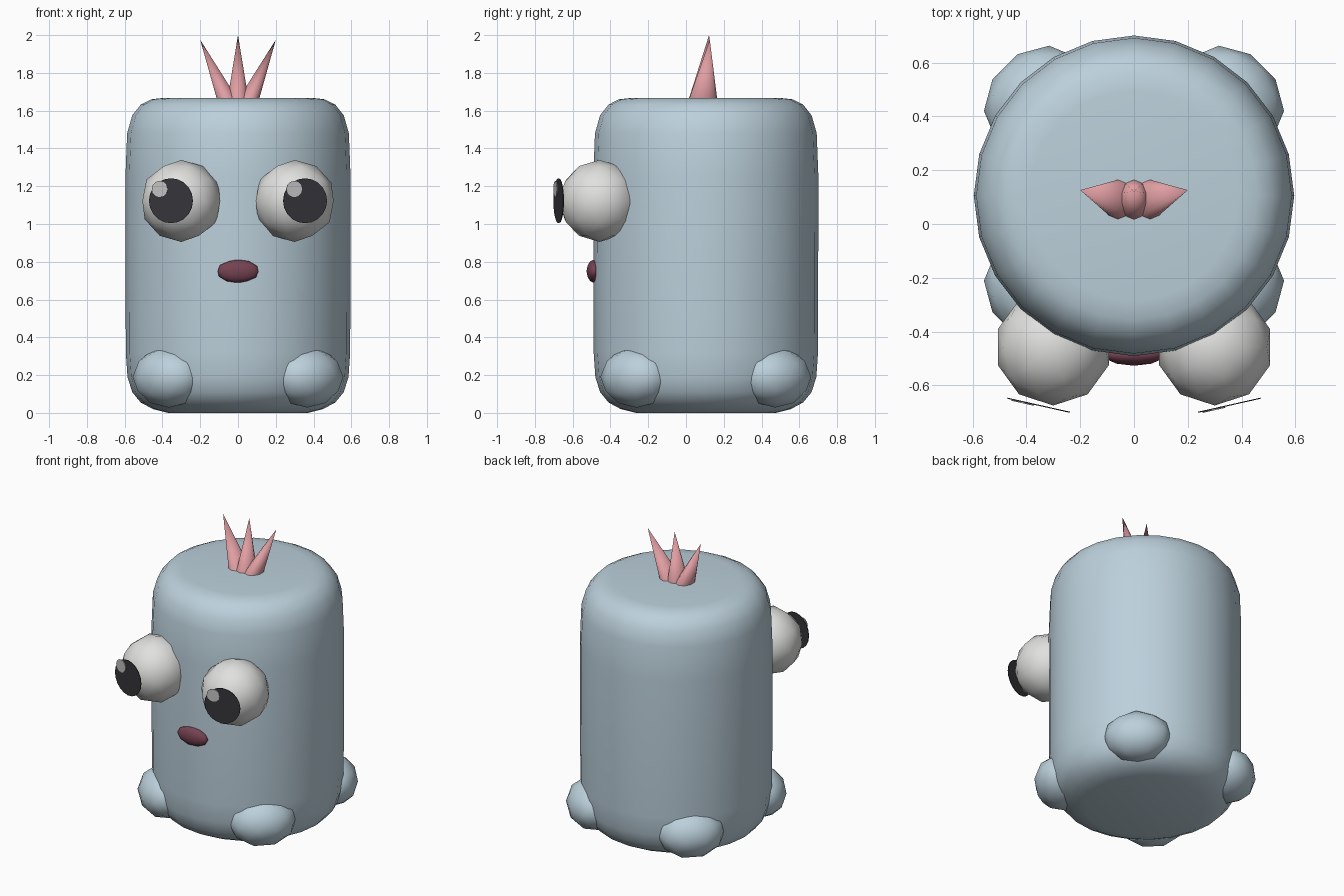
import bpy, math
from mathutils import Matrix, Vector

cube = bpy.data.objects.get("Cube")
if cube:
    bpy.data.objects.remove(cube, do_unlink=True)


def material(name, r, g, b):
    m = bpy.data.materials.new(name)
    m.use_nodes = True
    m.diffuse_color = (r, g, b, 1)
    node = next(n for n in m.node_tree.nodes if n.type == 'BSDF_PRINCIPLED')
    node.inputs["Base Color"].default_value = (r, g, b, 1)
    return m


BLUE = material("pale_blue", 0.50, 0.63, 0.71)
WHITE = material("eye_white", 0.75, 0.75, 0.74)
BLACK = material("pupil_black", 0.035, 0.035, 0.042)
GREY = material("glint_grey", 0.53, 0.53, 0.53)
PLUM = material("mouth_plum", 0.18, 0.055, 0.085)
PINK = material("tuft_pink", 0.74, 0.34, 0.36)
MID_Y = 0.105  # body axis


def finish(name, mat, angle=60):
    ob = bpy.context.object
    ob.name = name
    ob.data.materials.clear()
    ob.data.materials.append(mat)
    bpy.ops.object.shade_smooth_by_angle(angle=math.radians(angle))
    return ob


def ball(name, mat, loc, size, turn=0):
    bpy.ops.mesh.primitive_ico_sphere_add(subdivisions=2, radius=1, location=loc,
                                          rotation=(0, 0, turn))
    bpy.context.object.scale = size
    return finish(name, mat)


def disc(name, mat, loc, radius, normal, sides):
    bpy.ops.mesh.primitive_cylinder_add(vertices=sides, radius=radius, depth=0.004, location=loc)
    bpy.context.object.rotation_euler = Vector(normal).to_track_quat('Z', 'Y').to_euler()
    return finish(name, mat, 30)


def lathe(name, mat, profile, sides):
    """Spin (radius, height) points round the body axis and cap both ends."""
    verts = [(r * math.cos(t), MID_Y + r * math.sin(t), z) for r, z in profile
             for t in (2 * math.pi * i / sides for i in range(sides))]
    faces = [(k * sides + i, k * sides + (i + 1) % sides,
              (k + 1) * sides + (i + 1) % sides, (k + 1) * sides + i)
             for k in range(len(profile) - 1) for i in range(sides)]
    faces.append(tuple(reversed(range(sides))))
    faces.append(tuple(range(len(verts) - sides, len(verts))))
    mesh = bpy.data.meshes.new(name)
    mesh.from_pydata(verts, [], faces)
    ob = bpy.data.objects.new(name, mesh)
    bpy.context.collection.objects.link(ob)
    bpy.ops.object.select_all(action='DESELECT')
    bpy.context.view_layer.objects.active = ob
    ob.select_set(True)
    return finish(name, mat)


def spike(name, base, tip):
    """Cone with an oval base, sheared so that its point lands on the tip."""
    base, tip = Vector(base), Vector(tip)
    bpy.ops.mesh.primitive_cone_add(vertices=10, radius1=1, radius2=0, depth=1)
    lean = tip - base
    shape = Matrix(((0.062, 0, lean.x), (0, 0.08, lean.y), (0, 0, lean.z)))
    for v in bpy.context.object.data.vertices:
        v.co = base + shape @ (v.co + Vector((0, 0, 0.5)))
    return finish(name, PINK)


# Rounded barrel body
lathe("body", BLUE, [(0.37, 0.0), (0.45, 0.02), (0.515, 0.055), (0.56, 0.11), (0.585, 0.19),
                     (0.594, 0.32), (0.596, 1.25), (0.587, 1.48), (0.56, 1.575),
                     (0.515, 1.632), (0.46, 1.66), (0.39, 1.668)], 24)

# Four stubby feet set diagonally
for sx, side in ((-1, "right"), (1, "left")):
    for sy, end in ((-1, "front"), (1, "back")):
        ball(f"{end}_{side}_foot", BLUE, (sx * 0.367, MID_Y + sy * 0.367, 0.19),
             (0.168, 0.212, 0.162), math.atan2(sy, sx))

# Bulging eyes with flat pupils and glints
for s, side in ((-1, "right"), (1, "left")):
    ball(f"{side}_eye", WHITE, (s * 0.30, -0.458, 1.122), (0.217, 0.217, 0.217))
    facing = Vector((s * 0.225, -1, 0)).normalized()
    along = Vector((-facing.y, facing.x, 0))
    centre = Vector((s * 0.355, -0.674, 1.123))
    disc(f"{side}_pupil", BLACK, centre, 0.119, facing, 20)
    disc(f"{side}_glint", GREY, centre + along * -0.06 + facing * 0.004 + Vector((0, 0, 0.062)),
         0.043, facing, 12)

# Small oval mouth
ball("mouth", PLUM, (0, -0.487, 0.75), (0.113, 0.04, 0.062))

# Three-pointed tuft
spike("middle_spike", (0, 0.088, 1.64), (0, 0.122, 2.0))
for s, side in ((-1, "right"), (1, "left")):
    spike(f"{side}_spike", (s * 0.047, 0.088, 1.64), (s * 0.20, 0.126, 1.975))
